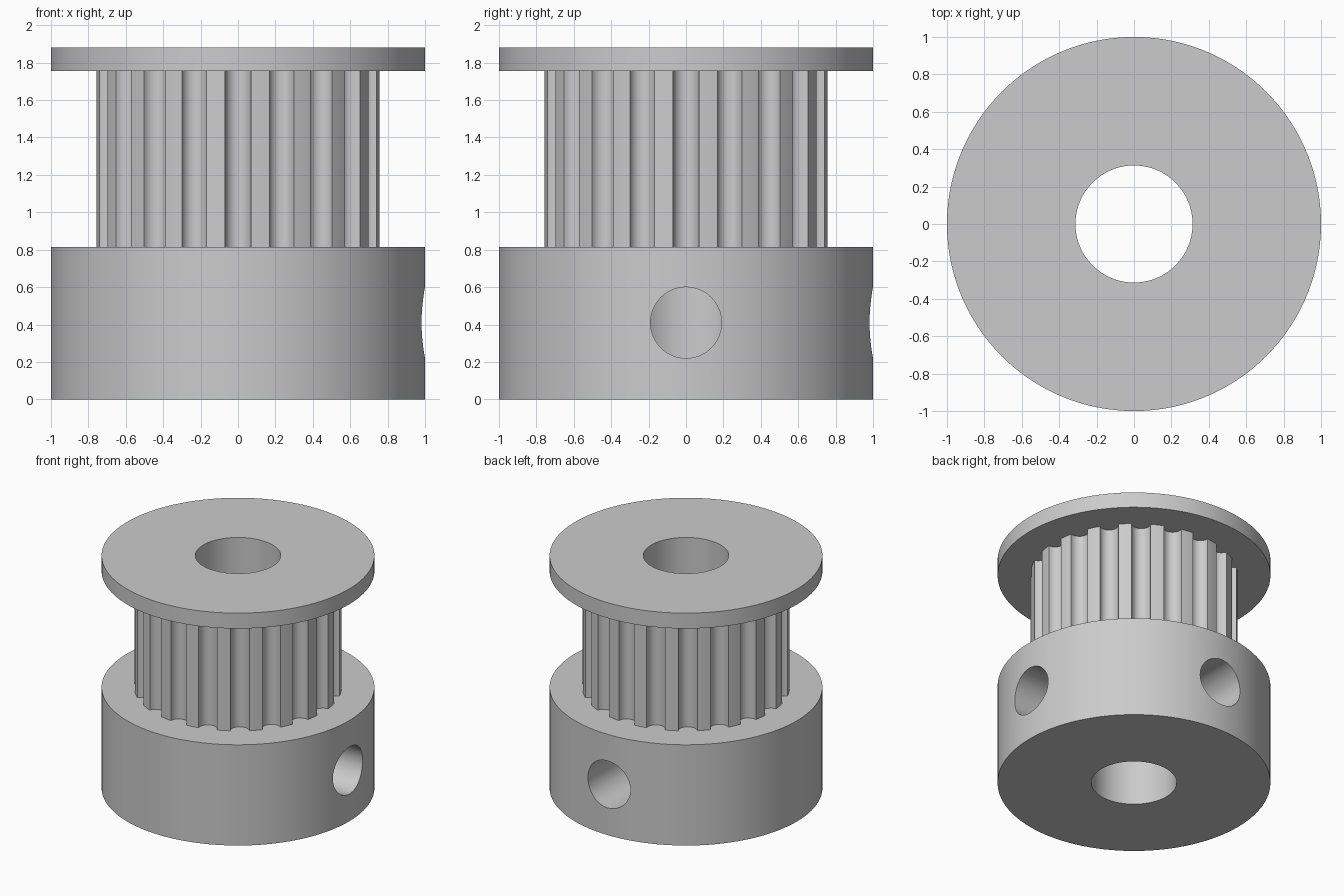
import bpy
import bmesh
from math import cos, sin, pi, tau
from mathutils import Matrix

TEETH = 20
BORE = 0.313
HUB_TOP, BARREL_TOP, TOP = 0.815, 1.755, 1.88

cube = bpy.data.objects.get("Cube")
if cube:
    bpy.data.objects.remove(cube, do_unlink=True)

metal = bpy.data.materials.new("plain grey metal")
metal.use_nodes = True
grey = (0.6, 0.6, 0.6, 1)
metal.diffuse_color = grey
metal.node_tree.nodes["Principled BSDF"].inputs["Base Color"].default_value = grey


def circle(radius, count):
    return [(radius * cos(tau * i / count), radius * sin(tau * i / count)) for i in range(count)]


def toothed_outline(radius, groove, steps=10, land_steps=4):
    """Circle with a half-round groove at the middle of each pitch."""
    centre = (radius ** 2 - groove ** 2) ** 0.5
    half = math_angle = bpy_angle(groove, centre)
    pitch = tau / TEETH
    tooth = []
    for i in range(steps + 1):
        t = pi * i / steps
        tooth.append((centre - groove * sin(t), -groove * cos(t)))
    for i in range(1, land_steps):
        a = half + (pitch - 2 * half) * i / land_steps
        tooth.append((radius * cos(a), radius * sin(a)))
    points = []
    for k in range(TEETH):
        c, s = cos(k * pitch), sin(k * pitch)
        points += [(x * c - y * s, x * s + y * c) for x, y in tooth]
    return points


def bpy_angle(opposite, adjacent):
    return Matrix(((adjacent, -opposite), (opposite, adjacent))).to_3x3().normalized().to_euler().z


def tube(name, outline, z0, z1, caps=True):
    """Outline extruded upwards, with the shaft bore through it."""
    bm = bmesh.new()
    n = len(outline)
    bore = circle(BORE, n)
    rings = [[bm.verts.new((x, y, z)) for x, y in pts]
             for pts, z in ((outline, z0), (outline, z1), (bore, z1), (bore, z0))]
    for k in range(4):
        if k % 2 and not caps:
            continue
        a, b = rings[k], rings[(k + 1) % 4]
        for i in range(n):
            j = (i + 1) % n
            bm.faces.new((a[i], a[j], b[j], b[i]))
    mesh = bpy.data.meshes.new(name)
    bm.to_mesh(mesh)
    bm.free()
    mesh.materials.append(metal)
    obj = bpy.data.objects.new(name, mesh)
    bpy.context.collection.objects.link(obj)
    return obj


def activate(obj):
    bpy.ops.object.select_all(action="DESELECT")
    obj.select_set(True)
    bpy.context.view_layer.objects.active = obj


# Hub, toothed barrel and retaining flange
hub = tube("hub", circle(1, 120), 0, HUB_TOP)
barrel = tube("toothed_barrel", toothed_outline(0.76, 0.07), HUB_TOP, BARREL_TOP, caps=False)
flange = tube("top_flange", circle(1, 120), BARREL_TOP, TOP)

# Set screw holes on the left and the back, ending in the bore
for rotation, centre in (((0, pi / 2, 0), (0.6, 0, 0.41)), ((pi / 2, 0, 0), (0, 0.6, 0.41))):
    bpy.ops.mesh.primitive_cylinder_add(vertices=64, radius=0.19, depth=1.2,
                                        location=centre, rotation=rotation)
    cutter = bpy.context.object
    cutter.name = "screw_hole_cutter"
    cutter.hide_render = True
    cutter.data.materials.append(metal)
    activate(hub)
    cut = hub.modifiers.new("screw_hole", "BOOLEAN")
    cut.operation = "DIFFERENCE"
    cut.solver = "EXACT"
    cut.object = cutter
    bpy.ops.object.modifier_apply(modifier=cut.name)
    bpy.data.objects.remove(cutter, do_unlink=True)

for part in (hub, barrel, flange):
    activate(part)
    bpy.ops.object.shade_smooth_by_angle(angle=pi / 6)
